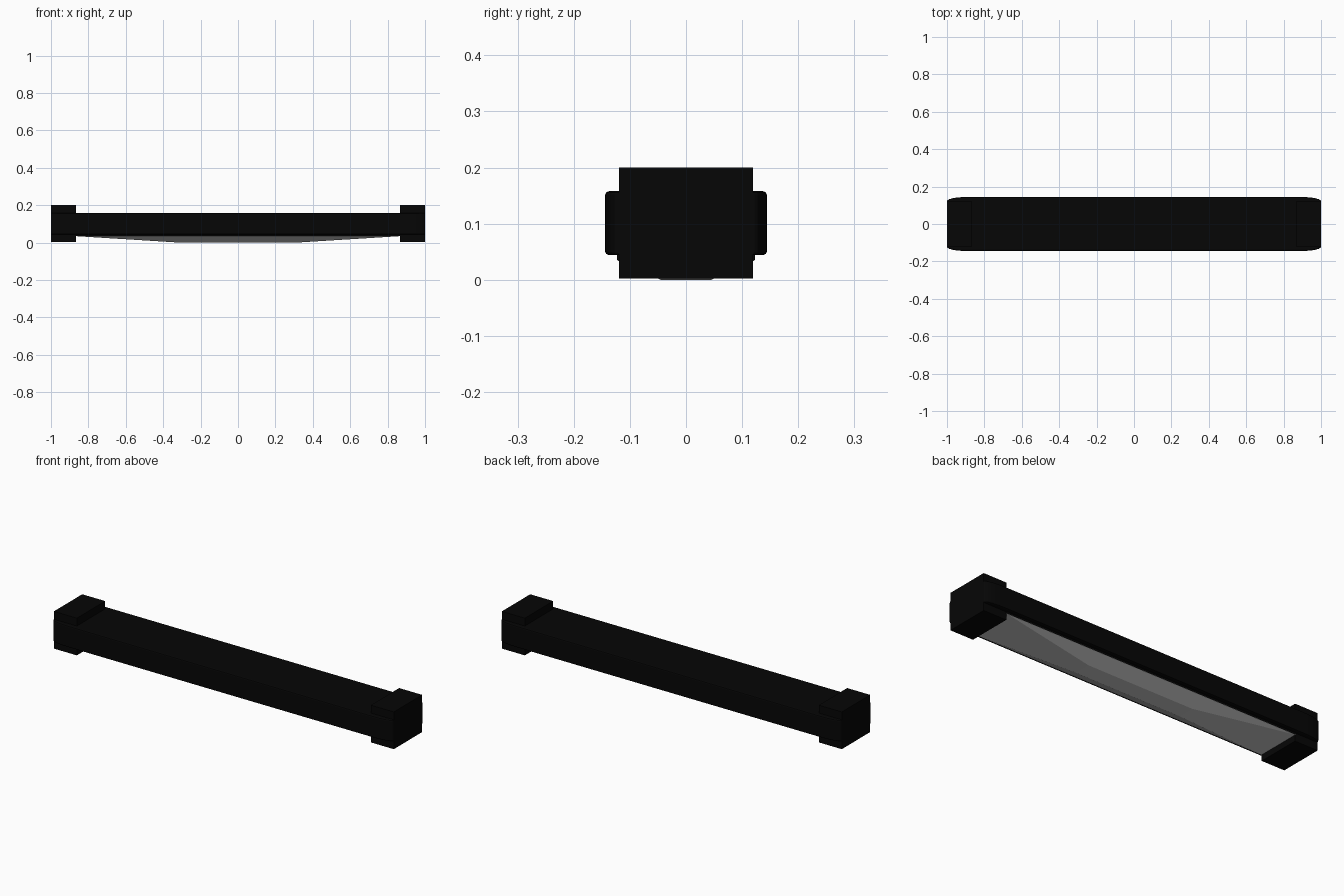
import bpy, bmesh, math

cube = bpy.data.objects.get("Cube")
if cube:
    bpy.data.objects.remove(cube, do_unlink=True)


def material(name, rgb):
    m = bpy.data.materials.new(name)
    m.use_nodes = True
    m.diffuse_color = (*rgb, 1)
    m.node_tree.nodes["Principled BSDF"].inputs["Base Color"].default_value = (*rgb, 1)
    return m


black = material("black_housing", (0.0018, 0.0018, 0.0018))
grey = material("pale_diffuser", (0.58, 0.58, 0.58))


def loft(name, rings, mat):
    """Closed solid through a stack of rings with equal point counts."""
    bm = bmesh.new()
    loops = [[bm.verts.new(p) for p in ring] for ring in rings]
    n = len(loops[0])
    for low, high in zip(loops, loops[1:]):
        for i in range(n):
            j = (i + 1) % n
            bm.faces.new((low[i], low[j], high[j], high[i]))
    bm.faces.new(loops[0][::-1])
    bm.faces.new(loops[-1])
    bmesh.ops.recalc_face_normals(bm, faces=bm.faces[:])
    mesh = bpy.data.meshes.new(name)
    bm.to_mesh(mesh)
    bm.free()
    mesh.materials.append(mat)
    obj = bpy.data.objects.new(name, mesh)
    bpy.context.collection.objects.link(obj)
    return obj


def rectangle(x, y, z, cx=0):
    return [(cx + sx * x, sy * y, z) for sx, sy in ((-1, -1), (1, -1), (1, 1), (-1, 1))]


def rounded_outline(y, z, steps=6):
    """Long outline with shallow elliptical corners."""
    rx, ry = 0.1, 0.022
    ring = []
    for k, (sx, sy) in enumerate(((1, 1), (-1, 1), (-1, -1), (1, -1))):
        for i in range(steps + 1):
            a = math.pi / 2 * (k + i / steps)
            ring.append((sx * (1 - rx) + rx * math.cos(a),
                         sy * (y - ry) + ry * math.sin(a), z))
    return ring


# Long housing with softened upper and lower edges
loft("housing", [rounded_outline(y, z) for y, z in
     ((0.137, 0.044), (0.142, 0.046), (0.144, 0.05),
      (0.144, 0.152), (0.142, 0.156), (0.137, 0.158))], black)

# Block caps at both ends
for side, label in ((1, "left"), (-1, "right")):
    cx = side * 0.9325
    loft(label + "_end_cap", [rectangle(0.0675, 0.119, z, cx) for z in (0.002, 0.2)], black)

# Dark lip around the diffuser
loft("diffuser_lip", [rectangle(0.868, 0.123, z) for z in (0.035, 0.047)], black)

# Faceted diffuser bulging below the lip
loft("diffuser", [rectangle(0.31, 0.045, 0), rectangle(0.867, 0.122, 0.0345),
                  rectangle(0.867, 0.122, 0.036)], grey)
